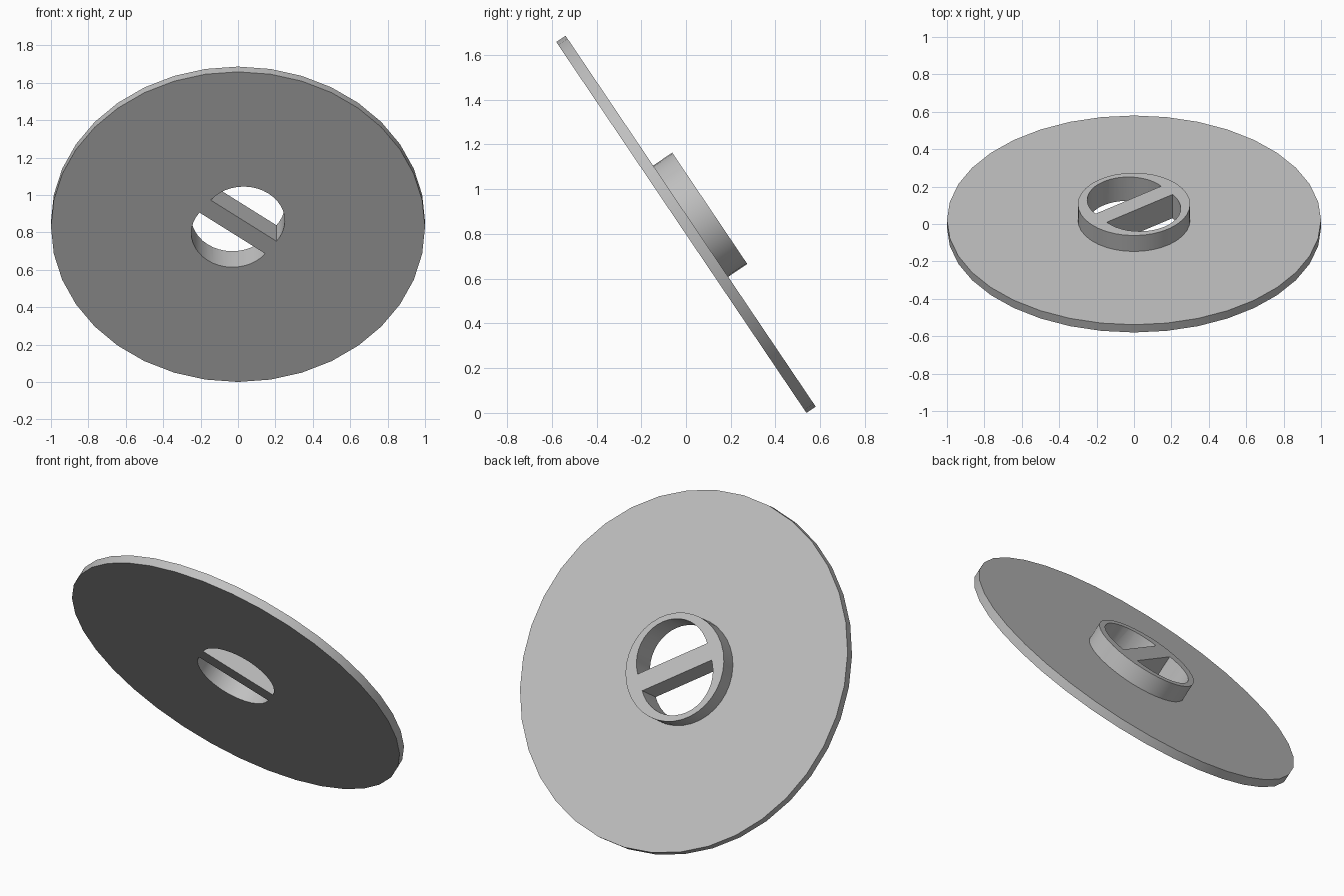
import bpy, bmesh, math
from mathutils import Vector

if "Cube" in bpy.data.objects:
    bpy.data.objects.remove(bpy.data.objects["Cube"])

TILT = math.radians(-56)      # lean of the whole disc about x
BAR_ANGLE = math.radians(37)  # direction of the crossbar in the disc plane
THICK = 0.05

grey = bpy.data.materials.new("light_grey")
grey.diffuse_color = (0.53, 0.53, 0.53, 1)
grey.use_nodes = True
grey.node_tree.nodes["Principled BSDF"].inputs["Base Color"].default_value = grey.diffuse_color


def make_object(name, bm):
    bmesh.ops.recalc_face_normals(bm, faces=bm.faces)
    mesh = bpy.data.meshes.new(name)
    bm.to_mesh(mesh)
    bm.free()
    mesh.materials.append(grey)
    obj = bpy.data.objects.new(name, mesh)
    bpy.context.collection.objects.link(obj)
    return obj


def lathe(name, profile, sides):
    """Revolve an (r, z) profile that starts and ends on the axis edge."""
    bm = bmesh.new()
    rings = []
    for r, z in profile:
        rings.append([bm.verts.new((r * math.cos(2 * math.pi * i / sides),
                                    r * math.sin(2 * math.pi * i / sides), z))
                      for i in range(sides)])
    for low, high in zip(rings, rings[1:]):
        for i in range(sides):
            j = (i + 1) % sides
            bm.faces.new((low[i], low[j], high[j], high[i]))
    bm.faces.new(rings[0])
    bm.faces.new(rings[-1])
    return make_object(name, bm)


def half_round_cutter(name, side, radius=0.22, offset=0.05, steps=20):
    """Half-disc prism on one side of the crossbar."""
    bm = bmesh.new()
    start = BAR_ANGLE + (0 if side > 0 else math.pi)
    centre = Vector((math.cos(start + math.pi / 2), math.sin(start + math.pi / 2))) * offset
    verts = []
    for i in range(steps + 1):
        a = start + math.pi * i / steps
        verts.append(bm.verts.new((centre.x + radius * math.cos(a),
                                   centre.y + radius * math.sin(a), -0.1)))
    face = bm.faces.new(verts)
    top = bmesh.ops.extrude_face_region(bm, geom=[face])["geom"]
    bmesh.ops.translate(bm, vec=(0, 0, 0.4),
                        verts=[v for v in top if isinstance(v, bmesh.types.BMVert)])
    return make_object(name, bm)


# Disc with raised hub
disc = lathe("disc_with_hub", [(1, 0), (1, THICK), (0.3, THICK), (0.3, 0.153), (0.1, 0.153)], 36)
bpy.context.view_layer.objects.active = disc
disc.select_set(True)

# Two half-round openings leave the crossbar between them
for side in (1, -1):
    cutter = half_round_cutter("opening_cutter", side)
    cutter.hide_render = True
    mod = disc.modifiers.new("opening", 'BOOLEAN')
    mod.operation = 'DIFFERENCE'
    mod.solver = 'EXACT'
    mod.object = cutter
    bpy.ops.object.modifier_apply(modifier=mod.name)
    bpy.data.objects.remove(cutter)

bpy.ops.object.shade_smooth_by_angle(angle=math.radians(30))

# Lean the disc back and rest its lower edge on the ground
disc.rotation_euler = (TILT, 0, 0)
disc.location = (0, THICK / 2 * math.sin(TILT), -math.sin(TILT))
